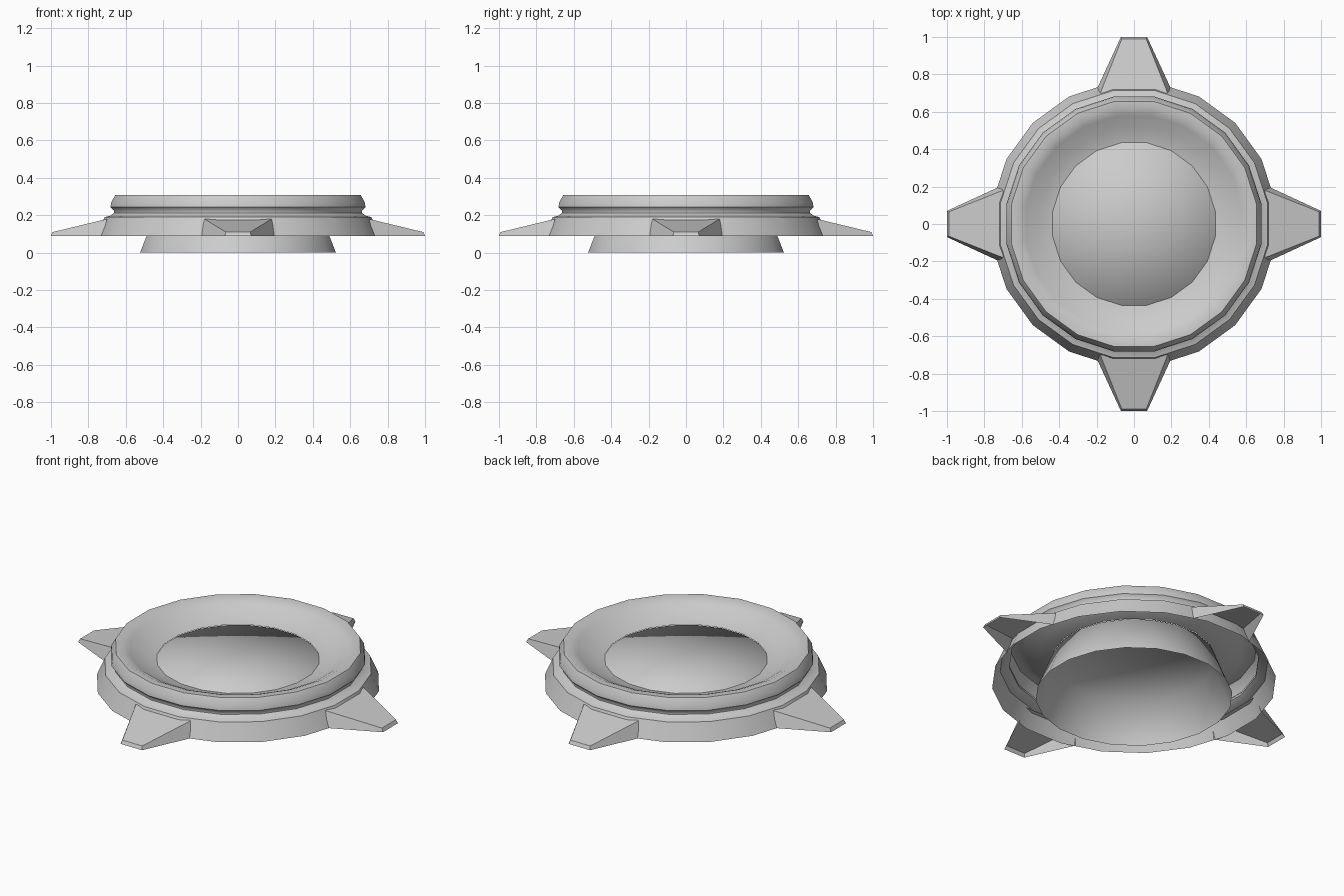
import bpy, bmesh
from math import sin, cos, pi, radians

if "Cube" in bpy.data.objects:
    bpy.data.objects.remove(bpy.data.objects["Cube"])

SIDES = 20


def finish(name, bm, angle=40):
    bmesh.ops.recalc_face_normals(bm, faces=bm.faces[:])
    mesh = bpy.data.meshes.new(name)
    bm.to_mesh(mesh)
    bm.free()
    ob = bpy.data.objects.new(name, mesh)
    bpy.context.collection.objects.link(ob)
    bpy.ops.object.select_all(action='DESELECT')
    ob.select_set(True)
    bpy.context.view_layer.objects.active = ob
    bpy.ops.object.shade_smooth_by_angle(angle=radians(angle))
    return ob


def lathe(name, profile, cap=False, angle=40):
    """Revolve (radius, z) points; flat sides face the axes."""
    bm = bmesh.new()
    rings = []
    for r, z in profile:
        rings.append([bm.verts.new((r * cos(2 * pi * (i + .5) / SIDES),
                                    r * sin(2 * pi * (i + .5) / SIDES), z))
                      for i in range(SIDES)])
    for a, b in zip(rings, rings[1:]):
        for i in range(SIDES):
            j = (i + 1) % SIDES
            bm.faces.new((a[i], a[j], b[j], b[i]))
    if cap:
        centre = bm.verts.new((0, 0, profile[-1][1]))
        for i in range(SIDES):
            bm.faces.new((rings[-1][i], rings[-1][(i + 1) % SIDES], centre))
    return finish(name, bm, angle)


# Outer skirt, neck groove, rolled rim and dished inner face (open underneath)
lathe("outer_ring", [(.765, .09), (.722, .19), (.69, .198), (.672, .212),
                     (.672, .225), (.69, .243), (.686, .27), (.664, .308),
                     (.625, .308), (.585, .29), (.52, .25), (.44, .23)], angle=50)

# Flared base, closed at the top by a softly shaded disc
lathe("base_plug", [(.53, 0), (.44, .228)], cap=True, angle=180)

# Four tapered spikes, open underneath
for k in range(4):
    bm = bmesh.new()
    a = k * pi / 2

    def vert(x, y, z):
        return bm.verts.new((x * cos(a) - y * sin(a), x * sin(a) + y * cos(a), z))

    lb, lt, tlb, tlt = [vert(*p) for p in
                        ((.725, .197, .09), (.70, .18, .18), (1, .07, .09), (.99, .065, .11))]
    rb, rt, trb, trt = [vert(*p) for p in
                        ((.725, -.197, .09), (.70, -.18, .18), (1, -.07, .09), (.99, -.065, .11))]
    for f in ((lt, rt, trt, tlt), (lb, lt, tlt, tlb), (rt, rb, trb, trt), (tlt, trt, trb, tlb)):
        bm.faces.new(f)
    finish("spike_%d" % (k + 1), bm)
